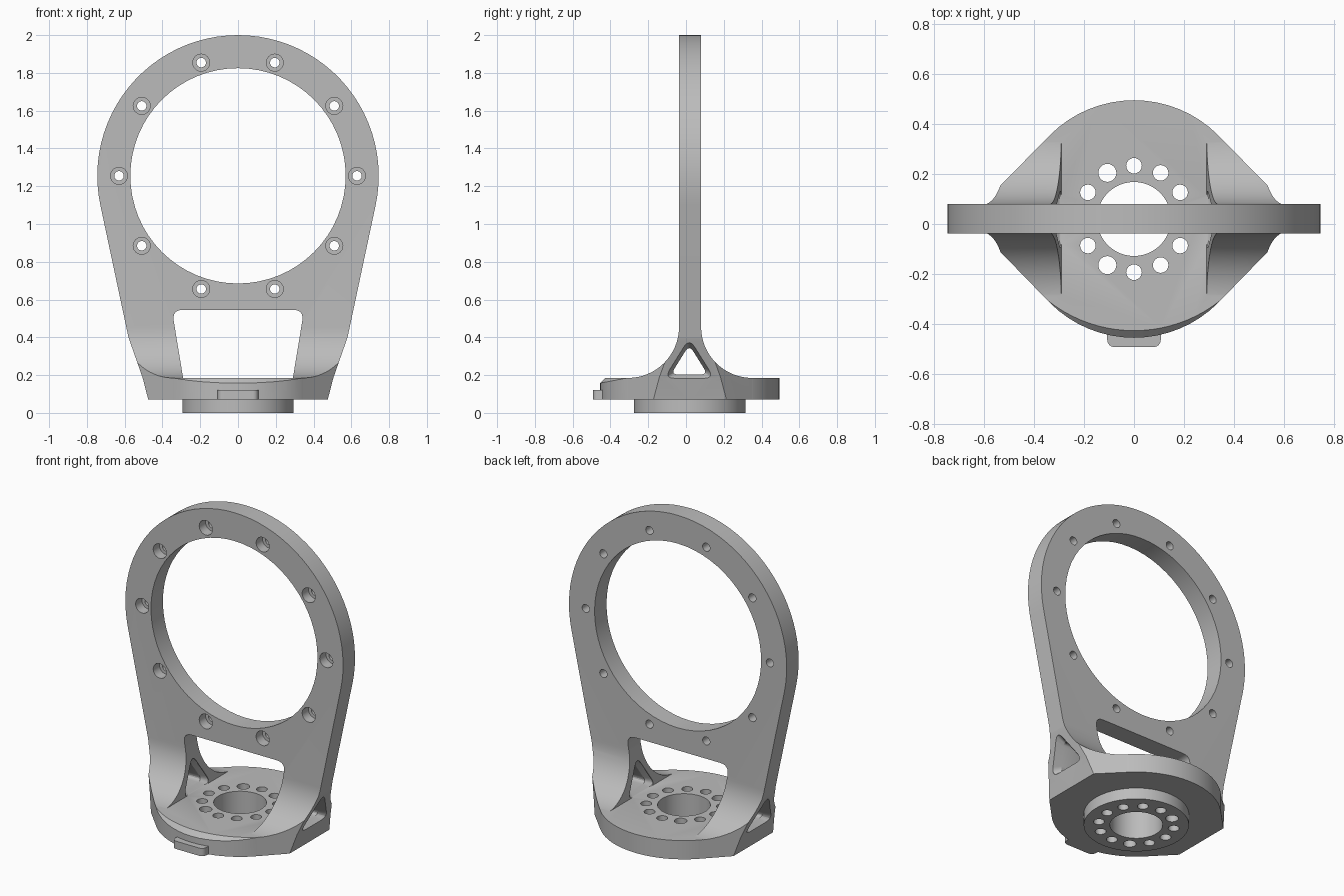
import bpy
import bmesh
from math import sin, cos, radians, pi
from mathutils import Vector

if "Cube" in bpy.data.objects:
    bpy.data.objects.remove(bpy.data.objects["Cube"], do_unlink=True)

grey = bpy.data.materials.new("plain_grey")
grey.use_nodes = True
GREY = (0.5, 0.5, 0.5, 1)
grey.diffuse_color = GREY
for node in grey.node_tree.nodes:
    if node.type == 'BSDF_PRINCIPLED':
        node.inputs["Base Color"].default_value = GREY
        node.inputs["Roughness"].default_value = 0.6


def loft(name, sections):
    """Closed solid skinned through matching rings of 3D points."""
    bm = bmesh.new()
    rings = [[bm.verts.new(p) for p in s] for s in sections]
    n = len(rings[0])
    for a, b in zip(rings, rings[1:]):
        for i in range(n):
            j = (i + 1) % n
            bm.faces.new((a[i], a[j], b[j], b[i]))
    bm.faces.new(rings[0])
    bm.faces.new(rings[-1])
    bmesh.ops.recalc_face_normals(bm, faces=bm.faces)
    mesh = bpy.data.meshes.new(name)
    bm.to_mesh(mesh)
    bm.free()
    mesh.materials.append(grey)
    ob = bpy.data.objects.new(name, mesh)
    bpy.context.collection.objects.link(ob)
    return ob


def place(p, axis, t):
    """Put a 2D point on the plane at t along an axis."""
    return {'X': (t, p[0], p[1]), 'Y': (p[0], t, p[1]), 'Z': (p[0], p[1], t)}[axis]


def prism(name, pts, axis, t0, t1):
    return loft(name, [[place(p, axis, t) for p in pts] for t in (t0, t1)])


def arc(cx, cy, r, a0, a1, n):
    return [(cx + r * cos(radians(a0 + (a1 - a0) * i / n)),
             cy + r * sin(radians(a0 + (a1 - a0) * i / n))) for i in range(n + 1)]


def turned(name, cx, cy, axis, steps, n=64):
    """Round part from (radius, position along axis) steps."""
    return loft(name, [[place(p, axis, t) for p in arc(cx, cy, r, 0, 360, n)[:-1]]
                       for r, t in steps])


def rounded(pts, d, n=6):
    out = []
    for i, p in enumerate(pts):
        p = Vector(p)
        a = p + (Vector(pts[i - 1]) - p).normalized() * d
        b = p + (Vector(pts[(i + 1) % len(pts)]) - p).normalized() * d
        for k in range(n + 1):
            t = k / n
            out.append(tuple(a * (1 - t) ** 2 + p * 2 * t * (1 - t) + b * t * t))
    return out


def combine(target, tool, operation):
    mod = target.modifiers.new("combine", 'BOOLEAN')
    mod.operation = operation
    mod.solver = 'EXACT'
    mod.object = tool
    bpy.context.view_layer.objects.active = target
    bpy.ops.object.modifier_apply(modifier=mod.name)
    bpy.data.objects.remove(tool, do_unlink=True)


RING_Z, BASE_Y, BASE_R = 1.255, 0.02, 0.475
FRONT, BACK = -0.037, 0.08
FLARE = 0.27

# Upright: front outline, trimmed by the flared side profile and the plan outline
outline = arc(0, RING_Z, 0.745, -12, 192, 48)
outline += [(-0.58, 0.4), (-0.505, 0.186), (-0.475, 0.07),
            (0.475, 0.07), (0.505, 0.186), (0.58, 0.4)]
bracket = prism("ring_bracket", outline, 'Y', -0.6, 0.6)

flare_z = 0.185 + FLARE
profile = [(FRONT, 2.1)] + arc(FRONT - FLARE, flare_z, FLARE, 0, -90, 16)
profile += [(FRONT - FLARE, 0), (BACK + FLARE, 0)]
profile += arc(BACK + FLARE, flare_z, FLARE, 270, 180, 16) + [(BACK, 2.1)]
combine(bracket, prism("side_profile", profile, 'X', -0.9, 0.9), 'INTERSECT')

lo, hi = FRONT - 0.002, BACK + 0.002
plan = arc(0, BASE_Y, BASE_R, 43, 137, 24)
plan += [(-0.605, hi), (-0.85, hi), (-0.85, lo), (-0.605, lo)]
plan += arc(0, BASE_Y, BASE_R, 223, 317, 24)
plan += [(0.605, lo), (0.85, lo), (0.85, hi), (0.605, hi)]
combine(bracket, prism("plan_outline", plan, 'Z', -0.1, 2.2), 'INTERSECT')

# Large ring opening and the window beneath it
combine(bracket, turned("ring_opening", 0, RING_Z, 'Y', [(0.57, -0.7), (0.57, 0.7)]), 'DIFFERENCE')
window = rounded([(-0.28, 0.12), (0.28, 0.12), (0.35, 0.546), (-0.35, 0.546)], 0.06)
combine(bracket, prism("window", window, 'Y', -0.7, 0.7), 'DIFFERENCE')

# Counterbored screw holes around the ring
for i in range(10):
    a = i * pi / 5
    steps = [(0.045, -0.2), (0.045, 0.025), (0.025, 0.025), (0.025, 0.2)]
    hole = turned("screw_hole", 0.63 * cos(a), RING_Z + 0.63 * sin(a), 'Y', steps, 24)
    combine(bracket, hole, 'DIFFERENCE')

# Triangular side holes, narrower inside the legs, following the leg slope
triangle = rounded([(-0.115, 0.183), (0.15, 0.183), (0.017, 0.395)], 0.055)
for side in (-1, 1):
    sections = []
    for x, size, slope in ((0.2, 1, 0.17), (0.295, 1, 0.17), (0.325, 0.74, 0.17),
                           (0.465, 0.74, 0.35), (0.505, 1, 0.35), (0.7, 1, 0.35)):
        ring = []
        for y, z in triangle:
            y = 0.017 + (y - 0.017) * size
            z = 0.26 + (z - 0.26) * size
            ring.append((side * (x + slope * (z - 0.19)), y, z))
        sections.append(ring)
    combine(bracket, loft("side_hole", sections), 'DIFFERENCE')

# Round base with a crescent chamfer along its front edge
base = turned("base_disc", 0, BASE_Y, 'Z', [(BASE_R, 0.07), (BASE_R, 0.186)])
trim = turned("front_chamfer", 0, 0.1275, 'Z', [(0.66, 0.08), (0.575, 0.165), (0.545, 0.195)], 96)
trim_floor = turned("trim_floor", 0, BASE_Y, 'Z', [(0.7, -0.1), (0.7, 0.1)])
combine(trim, trim_floor, 'UNION')
combine(base, trim, 'INTERSECT')
combine(bracket, base, 'UNION')

# Front tab and lower boss
tab = rounded([(-0.12, -0.3), (0.12, -0.3), (0.105, -0.492), (-0.105, -0.492)], 0.03)
combine(bracket, prism("front_tab", tab, 'Z', 0.072, 0.12), 'UNION')
boss = turned("lower_boss", 0, BASE_Y, 'Z', [(0.295, 0), (0.295, 0.1)])
combine(bracket, boss, 'UNION')

# Centre bore and bolt circle
bore = turned("centre_bore", 0, BASE_Y, 'Z', [(0.148, -0.1), (0.148, 0.3)], 48)
combine(bracket, bore, 'DIFFERENCE')
for i in range(12):
    a = i * pi / 6
    r = 0.036 if i in (4, 8) else 0.031
    hole = turned("bolt_hole", 0.213 * cos(a), BASE_Y + 0.213 * sin(a), 'Z',
                  [(r, -0.1), (r, 0.3)], 24)
    combine(bracket, hole, 'DIFFERENCE')

# Smooth curved walls, crisp edges
bpy.ops.object.select_all(action='DESELECT')
bracket.select_set(True)
bpy.context.view_layer.objects.active = bracket
bpy.ops.object.shade_smooth_by_angle(angle=radians(25))
